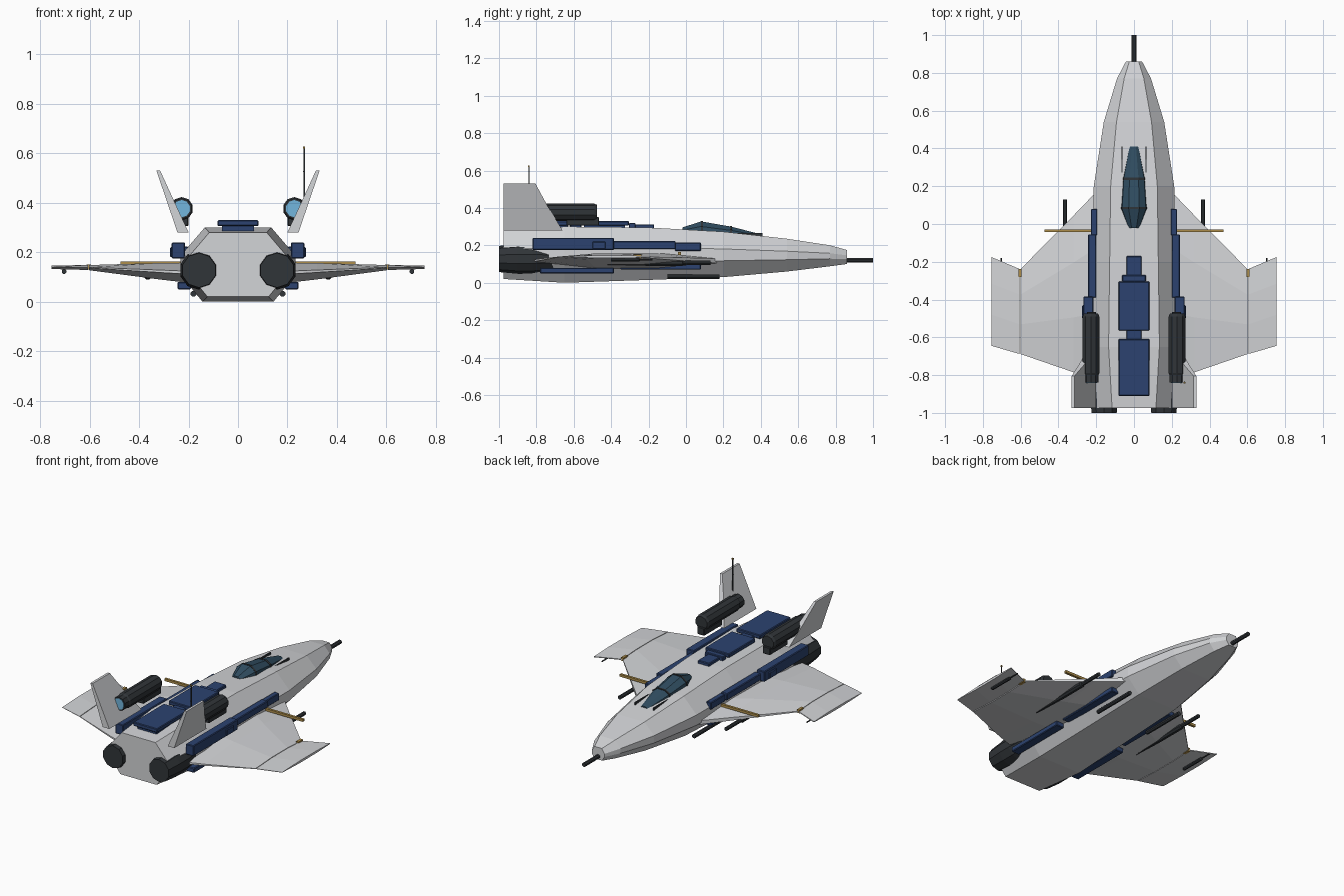
import bpy, bmesh, math
from mathutils import Vector

if "Cube" in bpy.data.objects:
    bpy.data.objects.remove(bpy.data.objects["Cube"])


def material(name, rgb):
    m = bpy.data.materials.new(name)
    m.diffuse_color = (*rgb, 1)
    m.use_nodes = True
    m.node_tree.nodes["Principled BSDF"].inputs["Base Color"].default_value = m.diffuse_color
    return m


BLUE = material("navy", (0.025, 0.055, 0.16))
DARK = material("dark_metal", (0.03, 0.035, 0.04))
GLASS = material("glass", (0.03, 0.075, 0.12))
GLOW = material("glow", (0.17, 0.47, 0.73))
GOLD = material("gold", (0.42, 0.27, 0.07))
HULL = material("light_grey", (0.65, 0.66, 0.68))


def finish(name, bm, mat):
    bmesh.ops.recalc_face_normals(bm, faces=bm.faces)
    me = bpy.data.meshes.new(name)
    bm.to_mesh(me)
    bm.free()
    me.materials.append(mat)
    ob = bpy.data.objects.new(name, me)
    bpy.context.collection.objects.link(ob)
    return ob


def loft(name, sections, mat):
    """Skin a list of equally sized point loops and cap both ends."""
    bm = bmesh.new()
    rings = [[bm.verts.new(p) for p in s] for s in sections]
    n = len(rings[0])
    for a, b in zip(rings, rings[1:]):
        for i in range(n):
            j = (i + 1) % n
            bm.faces.new((a[i], a[j], b[j], b[i]))
    bm.faces.new(rings[0])
    bm.faces.new(rings[-1])
    return finish(name, bm, mat)


def box(name, lo, hi, mat, bevel=0.004):
    bm = bmesh.new()
    bmesh.ops.create_cube(bm, size=1)
    lo, hi = Vector(lo), Vector(hi)
    for v in bm.verts:
        v.co = Vector([(lo[k] + hi[k]) / 2 + v.co[k] * (hi[k] - lo[k]) for k in range(3)])
    if bevel:
        bmesh.ops.bevel(bm, geom=bm.edges[:], offset=bevel, segments=1, affect='EDGES')
    return finish(name, bm, mat)


def turned(name, x, z, stations, mat, n=10):
    """Round part along y, from (y, radius) stations."""
    ring = lambda y, r: [(x + r * math.cos(2 * math.pi * (i + .5) / n), y,
                          z + r * math.sin(2 * math.pi * (i + .5) / n)) for i in range(n)]
    return loft(name, [ring(y, r) for y, r in stations], mat)


def mirror(ob):
    ob.modifiers.new("mirror", 'MIRROR')
    return ob


# Eight-sided hull: y, half width, bottom z, top z
def hull_ring(y, w, zb, zt):
    h = zt - zb
    half = [(.62 * w, zb), (w, zb + .36 * h), (w, zb + .62 * h), (.58 * w, zt)]
    return [(x, y, z) for x, z in half] + [(-x, y, z) for x, z in reversed(half)]


loft("hull", [hull_ring(*s) for s in [
    (-.975, .20, .02, .28), (-.65, .232, 0, .30), (-.2, .222, .015, .295), (.2, .213, .03, .273),
    (.54, .16, .06, .235), (.77, .09, .088, .2), (.86, .043, .10, .175)]], HULL)
turned("nose_probe", 0, .12, [(.84, .013), (1, .013)], DARK, 8)


# Canopy with two frame hoops and side rails
def canopy_ring(y, w, zt, zb):
    return [(w, y, zb), (w * .9, y, zb + (zt - zb) * .6), (w * .4, y, zt),
            (-w * .4, y, zt), (-w * .9, y, zb + (zt - zb) * .6), (-w, y, zb)]


loft("canopy", [canopy_ring(*s) for s in [
    (-.02, .032, .295, .26), (.08, .07, .328, .26), (.24, .06, .3, .25), (.41, .026, .257, .235)]], GLASS)
for y, w, z in ((.085, .072, .33), (.24, .062, .303)):
    loft("canopy_hoop", [canopy_ring(y - .006, w, z, .255), canopy_ring(y + .006, w, z, .255)], DARK)
mirror(box("canopy_rail", (.06, .24, .25), (.067, .41, .265), DARK, 0))

# Stepped plates along the spine
for x, y0, y1, z in [(.04, -.28, -.17, .312), (.063, -.305, -.27, .32), (.082, -.565, -.305, .33),
                     (.04, -.62, -.56, .315), (.082, -.91, -.61, .33)]:
    box("spine_plate", (-x, y0, .28 if x < .08 else .305), (x, y1, z), BLUE)
    if x > .08:
        box("spine_plate_base", (-.065, y0 + .02, .275), (.065, y1 - .02, .31), BLUE, 0)


# Wings: x, leading y, trailing y, top z, bottom z
def wing_ring(x, yl, yt, zt, zb):
    m, h, c = (zt + zb) / 2, (zt - zb) / 2, yl - yt
    return [(x, yl, m - h * .3), (x, yl, m + h * .3), (x, yl - c * .3, zt), (x, yl - c * .65, zt),
            (x, yt, m + h * .15), (x, yt, m - h * .15), (x, yt - -c * .35, zb), (x, yl - c * .3, zb)]


mirror(loft("wing", [wing_ring(*s) for s in [
    (.19, .18, -.82, .158, .075), (.32, .045, -.785, .156, .09), (.602, -.24, -.688, .148, .127)]], HULL))
mirror(loft("wing_tip", [wing_ring(*s) for s in [
    (.606, -.238, -.688, .148, .128), (.755, -.175, -.645, .146, .132)]], HULL))
mirror(box("tip_hinge", (.595, -.28, .13), (.612, -.238, .151), GOLD, 0))
mirror(box("wing_spar", (.22, -.043, .148), (.475, -.028, .163), GOLD, 0))

# Guns under wings, at the tips and on the belly
mirror(turned("wing_gun", .365, .107, [(-.42, .012), (-.2, .018), (-.02, .018), (-.015, .012), (.13, .012)], DARK, 8))
mirror(turned("tip_gun", .703, .122, [(-.4, .01), (-.25, .01), (-.245, .004), (-.18, .004)], DARK, 8))
mirror(turned("belly_gun", .18, .032, [(-.1, .013), (.18, .013)], DARK, 8))

# Blue side armour
for name, lo, hi in [
        ("side_plate_rear", (.215, -.82, .175), (.268, -.385, .24)),
        ("side_plate_mid", (.2, -.39, .18), (.243, -.055, .222)),
        ("side_plate_front", (.195, -.06, .17), (.228, .08, .215)),
        ("side_latch", (.22, -.5, .18), (.275, -.43, .22)),
        ("lower_strip_rear", (.19, -.78, .05), (.245, -.385, .08)),
        ("lower_strip_front", (.18, -.35, .07), (.23, .08, .1))]:
    mirror(box(name, lo, hi, BLUE))

# Main engines
mirror(turned("engine", .158, .127, [(-1, .062), (-1, .07), (-.9, .079), (-.82, .079), (-.6, .055)], DARK))
mirror(turned("engine_glow", .158, .127, [(-1, .062), (-.98, .062)], GLOW))

# Canted fins: upright slab leaning outward
fin = [(-.975, .28), (-.66, .28), (-.74, .41), (-.805, .53), (-.975, .53)]
lean = lambda z: .2 + (z - .28) * .46
mirror(loft("fin", [[(lean(z), y, z) for y, z in fin],
                    [(lean(z) + .045 - (z - .28) * .12, y, z) for y, z in fin]], HULL))
turned("antenna_foot", .267, .527, [(-.845, .004), (-.835, .004)], DARK, 6)
box("antenna", (.265, -.843, .4), (.27, -.838, .622), DARK, 0)
box("antenna_tip", (.263, -.845, .62), (.272, -.836, .628), GOLD, 0)

# Upper thruster pods attached to the fins
mirror(turned("pod", .228, .376, [(-.84, .036), (-.84, .042), (-.8, .042), (-.79, .047), (-.49, .047), (-.475, .04)], DARK))
mirror(turned("pod_glow", .228, .376, [(-.842, .035), (-.83, .035)], GLOW))
mirror(box("pod_block", (.2, -.64, .305), (.25, -.465, .352), DARK))
